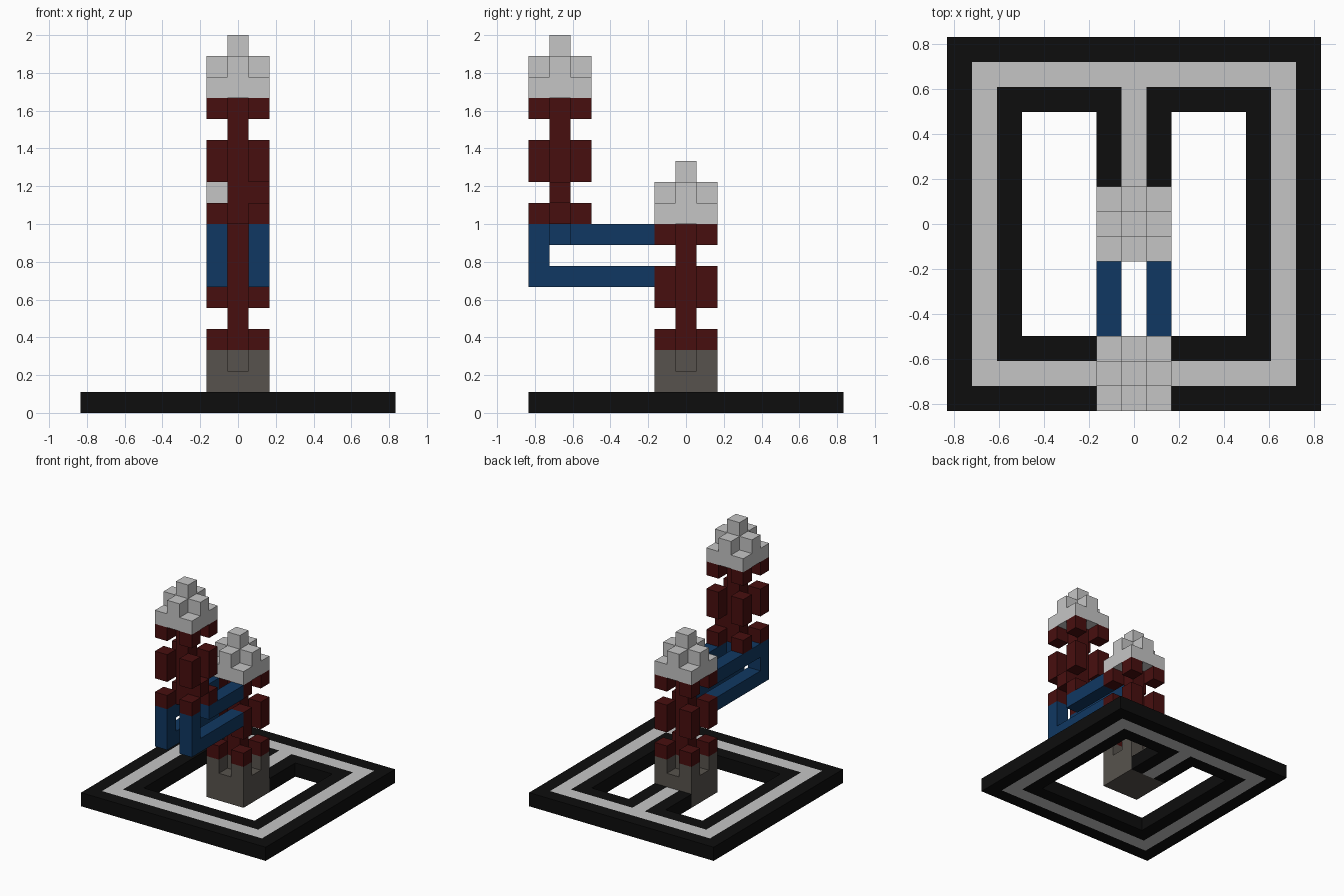
import bpy
import bmesh
from mathutils import Vector

cube = bpy.data.objects.get("Cube")
if cube:
    bpy.data.objects.remove(cube, do_unlink=True)

U = 1 / 9  # edge length of one block


def material(name, rgb):
    mat = bpy.data.materials.new(name)
    mat.use_nodes = True
    mat.diffuse_color = (*rgb, 1)
    mat.node_tree.nodes["Principled BSDF"].inputs["Base Color"].default_value = (*rgb, 1)
    return mat


BLACK = material("black", (0.004, 0.004, 0.004))
WHITE = material("pale grey", (0.56, 0.56, 0.56))
STONE = material("stone grey", (0.096, 0.086, 0.074))
RED = material("dark red", (0.064, 0.0045, 0.0045))
BLUE = material("deep blue", (0.005, 0.039, 0.122))


def build(name, cells, mat):
    """Join unit blocks into one shell, keeping only the outer faces."""
    cells = set(cells)
    bm = bmesh.new()
    verts = {}

    def vert(p):
        key = tuple(round(c * 2) for c in p)
        if key not in verts:
            verts[key] = bm.verts.new(p * U)
        return verts[key]

    for cell in cells:
        centre = Vector(cell) + Vector((0, 0, 0.5))
        for axis in range(3):
            for sign in (-1, 1):
                n = Vector((0, 0, 0))
                n[axis] = sign
                if tuple(int(a + b) for a, b in zip(cell, n)) in cells:
                    continue
                s = Vector((0, 0, 0))
                s[(axis + 1) % 3] = 0.5
                t = n.cross(s)
                mid = centre + n * 0.5
                bm.faces.new([vert(mid + q) for q in (-s - t, s - t, s + t, t - s)])
    # Merge the flat block faces into larger polygons
    bmesh.ops.dissolve_limit(bm, angle_limit=0.01, verts=bm.verts[:], edges=bm.edges[:])
    mesh = bpy.data.meshes.new(name)
    bm.to_mesh(mesh)
    bm.free()
    mesh.materials.append(mat)
    obj = bpy.data.objects.new(name, mesh)
    bpy.context.collection.objects.link(obj)


def box(xs, ys, zs):
    """Blocks in inclusive ranges."""
    return {(x, y, z) for x in range(xs[0], xs[1] + 1)
            for y in range(ys[0], ys[1] + 1) for z in range(zs[0], zs[1] + 1)}


def ring(r):
    return box((-r, r), (-r, r), (0, 0)) - box((1 - r, r - 1), (1 - r, r - 1), (0, 0))


def corners(y, z):
    return {(sx, y + sy, z) for sx in (-1, 1) for sy in (-1, 1)}


# Base frame with its inlaid track and the walkway to the pedestal
walkway = box((0, 0), (2, 5), (0, 0))
build("base_track", ring(6) | walkway, WHITE)
build("base_frame", ring(7) | (ring(5) - walkway)
      | box((-1, -1), (2, 4), (0, 0)) | box((1, 1), (2, 4), (0, 0)), BLACK)

# Pedestal, notched in the middle of each side
build("pedestal", box((-1, 1), (-1, 1), (0, 1)) | corners(0, 2) | {(0, 0, 2)}, STONE)


def tower(prefix, y, z, extra=()):
    # Thin core with groups of corner blocks
    column = box((0, 0), (y, y), (z, z + 5)) | set(extra)
    for level in (0, 2, 3, 5):
        column |= corners(y, z + level)
    build(prefix + "_column", column, RED)
    # Stepped cap: slab, cross, tip
    top = z + 6
    cap = box((-1, 1), (y - 1, y + 1), (top, top))
    cap |= box((-1, 1), (y, y), (top + 1, top + 1)) | box((0, 0), (y - 1, y + 1), (top + 1, top + 1))
    cap.add((0, y, top + 2))
    build(prefix + "_cap", cap, WHITE)


tower("lower_tower", 0, 3)
tower("upper_tower", -6, 9, extra=[(1, -6, 10)])

# Twin bracket arms carrying the upper tower; the left one is notched
for side, x in (("right", -1), ("left", 1)):
    arm = box((x, x), (-7, -7), (6, 8))
    for z in (6, 8):
        arm |= box((x, x), (-7, -2), (z, z))
    if x == 1:
        arm.discard((1, -6, 8))
    build(side + "_bracket", arm, BLUE)
